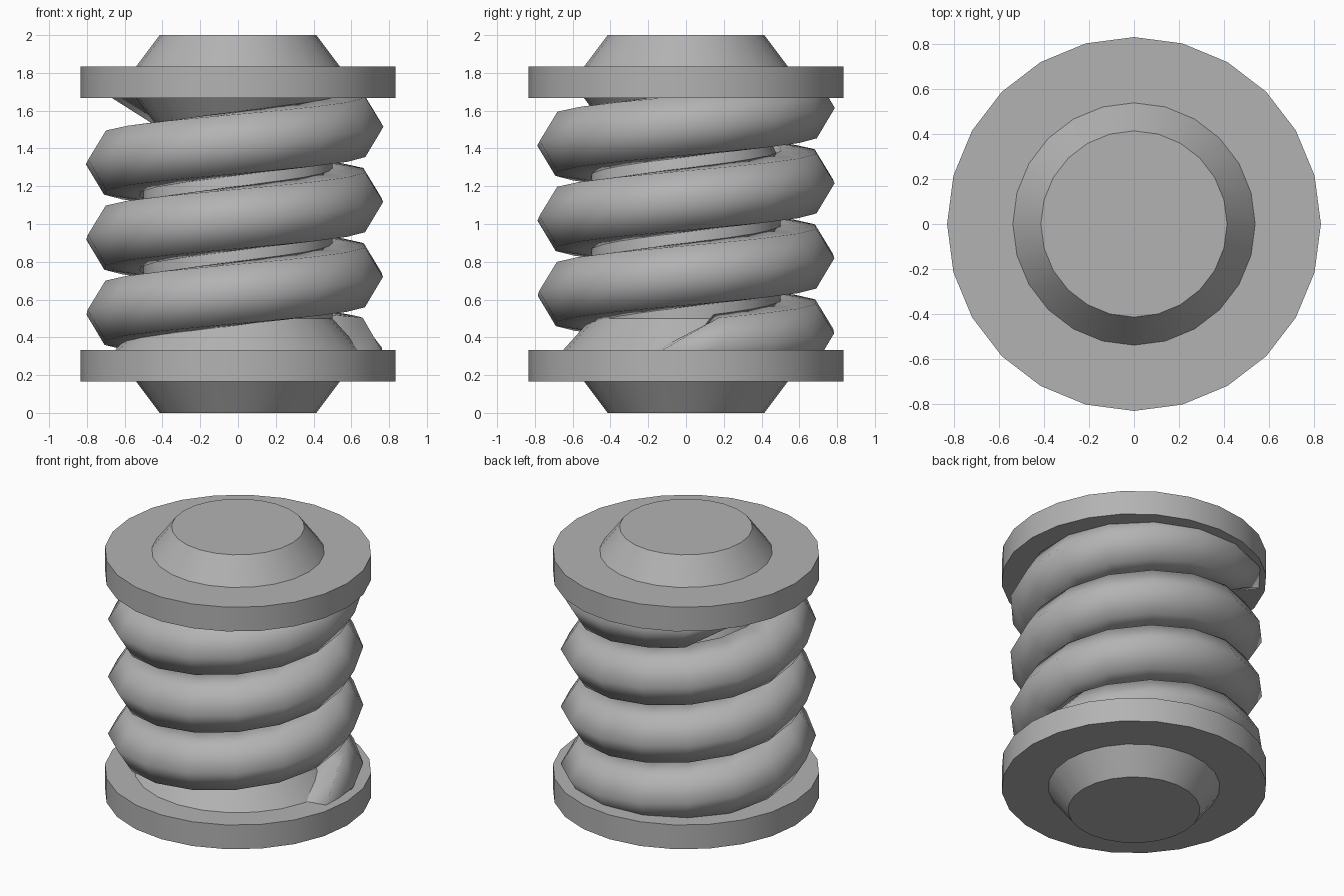
import bpy, bmesh, math

if "Cube" in bpy.data.objects:
    bpy.data.objects.remove(bpy.data.objects["Cube"])

grey = bpy.data.materials.new("dark_grey")
grey.diffuse_color = (.45, .45, .45, 1)
grey.use_nodes = True
grey.node_tree.nodes["Principled BSDF"].inputs["Base Color"].default_value = grey.diffuse_color


def finish(name, bm, angle):
    bmesh.ops.recalc_face_normals(bm, faces=bm.faces)
    mesh = bpy.data.meshes.new(name)
    bm.to_mesh(mesh)
    bm.free()
    mesh.materials.append(grey)
    obj = bpy.data.objects.new(name, mesh)
    bpy.context.collection.objects.link(obj)
    bpy.ops.object.select_all(action='DESELECT')
    obj.select_set(True)
    bpy.context.view_layer.objects.active = obj
    bpy.ops.object.shade_smooth_by_angle(angle=math.radians(angle))
    return obj


def skin(bm, rings):
    """Join closed rings of points with quads and cap both ends."""
    rings = [[bm.verts.new(p) for p in ring] for ring in rings]
    for a, b in zip(rings, rings[1:]):
        n = len(a)
        for i in range(n):
            j = (i + 1) % n
            bm.faces.new((a[i], a[j], b[j], b[i]))
    bm.faces.new(rings[0])
    bm.faces.new(rings[-1])


# Spool: turned core with two flanges (radius, height)
profile = [(.415, 0), (.54, 1/6), (.833, 1/6), (.833, 1/3), (.65, 1/3),
           (.5, .5), (.5, 4/3), (.415, 1.5), (.54, 5/3), (.833, 5/3),
           (.833, 11/6), (.54, 11/6), (.415, 2)]
SIDES = 24
bm = bmesh.new()
skin(bm, [[(r * math.cos(k * math.tau / SIDES), r * math.sin(k * math.tau / SIDES), z)
           for k in range(SIDES)] for r, z in profile])
finish("spool", bm, 30)

# Coil: hexagonal section wound upward, with slanted ends
section = [(.797, 0), (.70, .155), (.51, .17), (.40, 0), (.51, -.17), (.70, -.16)]
PITCH, BASE, SLANT = .397, .333, math.radians(160)
start, end = math.radians(-10.5), math.radians(1080 + 149)
steps = 55
rings = []
for s in range(steps + 1):
    t = start + (end - start) * s / steps
    slant = SLANT * {0: 1, 1: .4}.get(min(s, steps - s), 0)
    ring = []
    for r, dz in section:
        a = t + slant * dz
        z = BASE + PITCH * a / math.tau + dz
        z = min(max(z, .2), 1.8)  # keep the ends inside the flanges
        ring.append((r * math.cos(a) - .018, r * math.sin(a), z))
    rings.append(ring)
bm = bmesh.new()
skin(bm, rings)
finish("coil", bm, 80)
